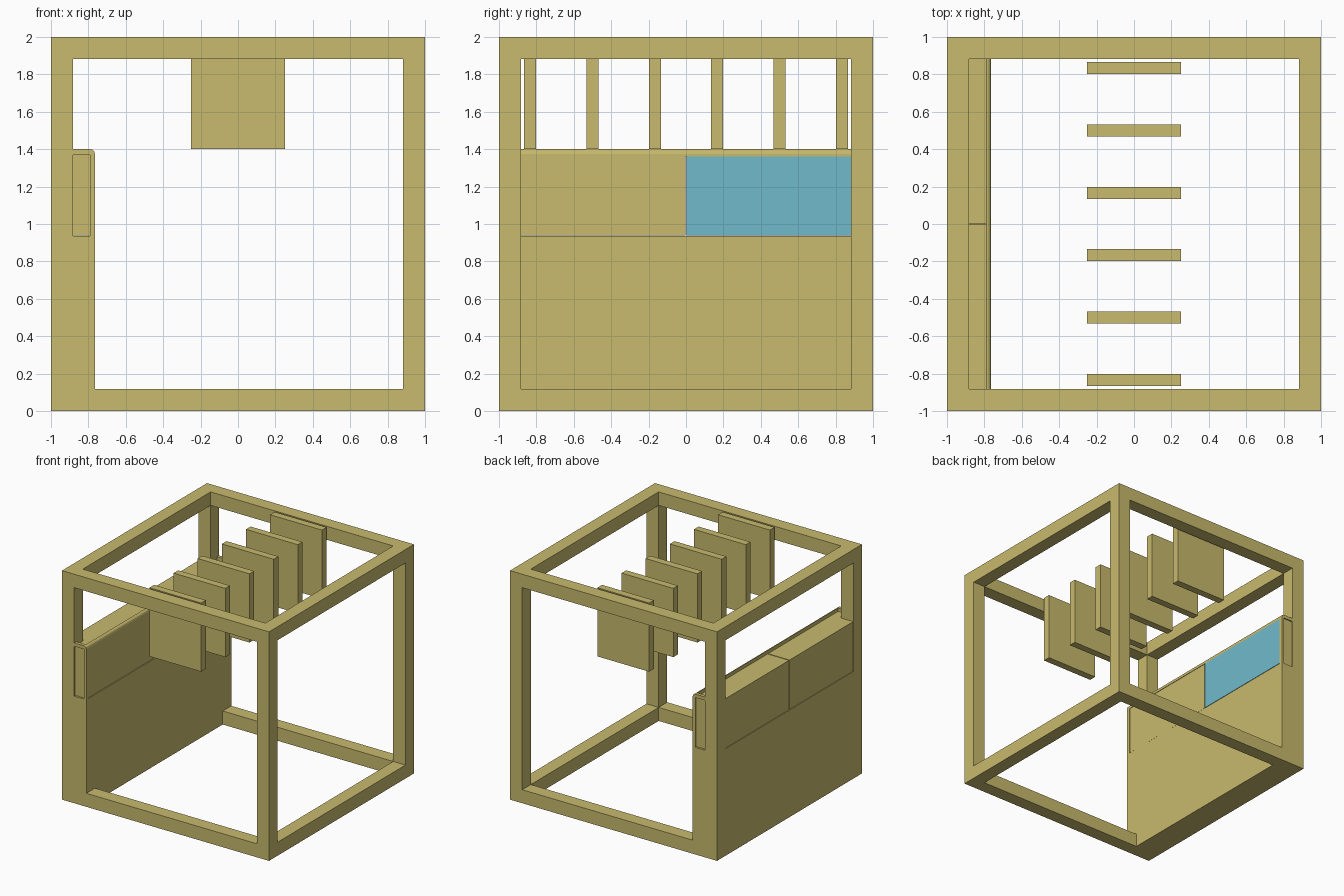
import bpy, bmesh

if "Cube" in bpy.data.objects:
    bpy.data.objects.remove(bpy.data.objects["Cube"])

T = 0.118          # beam thickness
WALL_X = -0.765    # inner face of the thick side wall
SILL, HEAD = 0.935, 1.37


def material(name, rgb):
    m = bpy.data.materials.new(name)
    m.diffuse_color = (*rgb, 1)
    m.use_nodes = True
    m.node_tree.nodes["Principled BSDF"].inputs["Base Color"].default_value = m.diffuse_color
    return m


TAN = material("tan", (0.58, 0.49, 0.153))
BLUE = material("light blue", (0.165, 0.49, 0.6))


def add_box(bm, lo, hi):
    verts = bmesh.ops.create_cube(bm, size=1)["verts"]
    for v in verts:
        for i in range(3):
            v.co[i] = (lo[i] + hi[i]) / 2 + v.co[i] * (hi[i] - lo[i])


def finish(name, bm, mat):
    bmesh.ops.recalc_face_normals(bm, faces=bm.faces)
    me = bpy.data.meshes.new(name)
    bm.to_mesh(me)
    bm.free()
    ob = bpy.data.objects.new(name, me)
    bpy.context.collection.objects.link(ob)
    me.materials.append(mat)
    return ob


def boxes(name, spans, mat=TAN):
    bm = bmesh.new()
    for lo, hi in spans:
        add_box(bm, lo, hi)
    return finish(name, bm, mat)


def prism_y(name, profile, y0, y1, mat=TAN):
    """Extrude an x-z outline along y."""
    bm = bmesh.new()
    face = bm.faces.new([bm.verts.new((x, y0, z)) for x, z in profile])
    out = bmesh.ops.extrude_face_region(bm, geom=[face])["geom"]
    for v in out:
        if isinstance(v, bmesh.types.BMVert):
            v.co.y = y1
    return finish(name, bm, mat)


# Frame: corner posts, then beams butted between them
lim = [(-1, -1 + T), (1 - T, 1)]
boxes("corner_posts", [((x0, y0, 0), (x1, y1, 2)) for x0, x1 in lim for y0, y1 in lim])
levels = [(0, T), (2 - T, 2)]
for z0, z1 in levels:
    side = "lower" if z0 == 0 else "upper"
    boxes(side + "_cross_beams", [((-1 + T, y0, z0), (1 - T, y1, z1)) for y0, y1 in lim])
    boxes(side + "_side_beams", [((x0, -1 + T, z0), (x1, 1 - T, z1)) for x0, x1 in lim])

# Thick side wall under the hatches
boxes("side_wall", [((-1, -1, 0), (WALL_X, 1, SILL))])

# Two hatch blocks with a narrow gap between them
for name, y0, y1 in (("front_hatch", -0.99, -0.004), ("rear_hatch", 0.004, 0.99)):
    boxes(name, [((-0.998, y0, SILL + 0.004), (WALL_X - 0.004, y1, HEAD))])

# Rounded trim: bent strips at both ends and a rail along the inner top edge
outer = [(WALL_X, SILL), (WALL_X, 1.375), (-0.769, 1.389), (-0.778, 1.397), (-0.79, 1.4)]
bent_strip = outer + [(-0.94, 1.4), (-0.94, HEAD), (-0.79, HEAD), (-0.79, SILL)]
for name, y0, y1 in (("front_trim", -1, -0.97), ("rear_trim", 0.97, 1)):
    prism_y(name, bent_strip, y0, y1)
rail = [(WALL_X, 1.362)] + outer[1:] + [(-0.79, 1.362)]
prism_y("top_rail", rail, -0.97, 0.97)

# Blue screen on the inner face of the rear hatch
boxes("screen", [((WALL_X - 0.005, 0.004, SILL + 0.004), (WALL_X, 0.968, 1.362))], BLUE)

# Row of hanging slats
for i in range(6):
    y = -5 / 6 + i / 3
    boxes("hanging_slat_%d" % (i + 1), [((-0.25, y - 0.032, 1.4), (0.25, y + 0.032, 2))])
